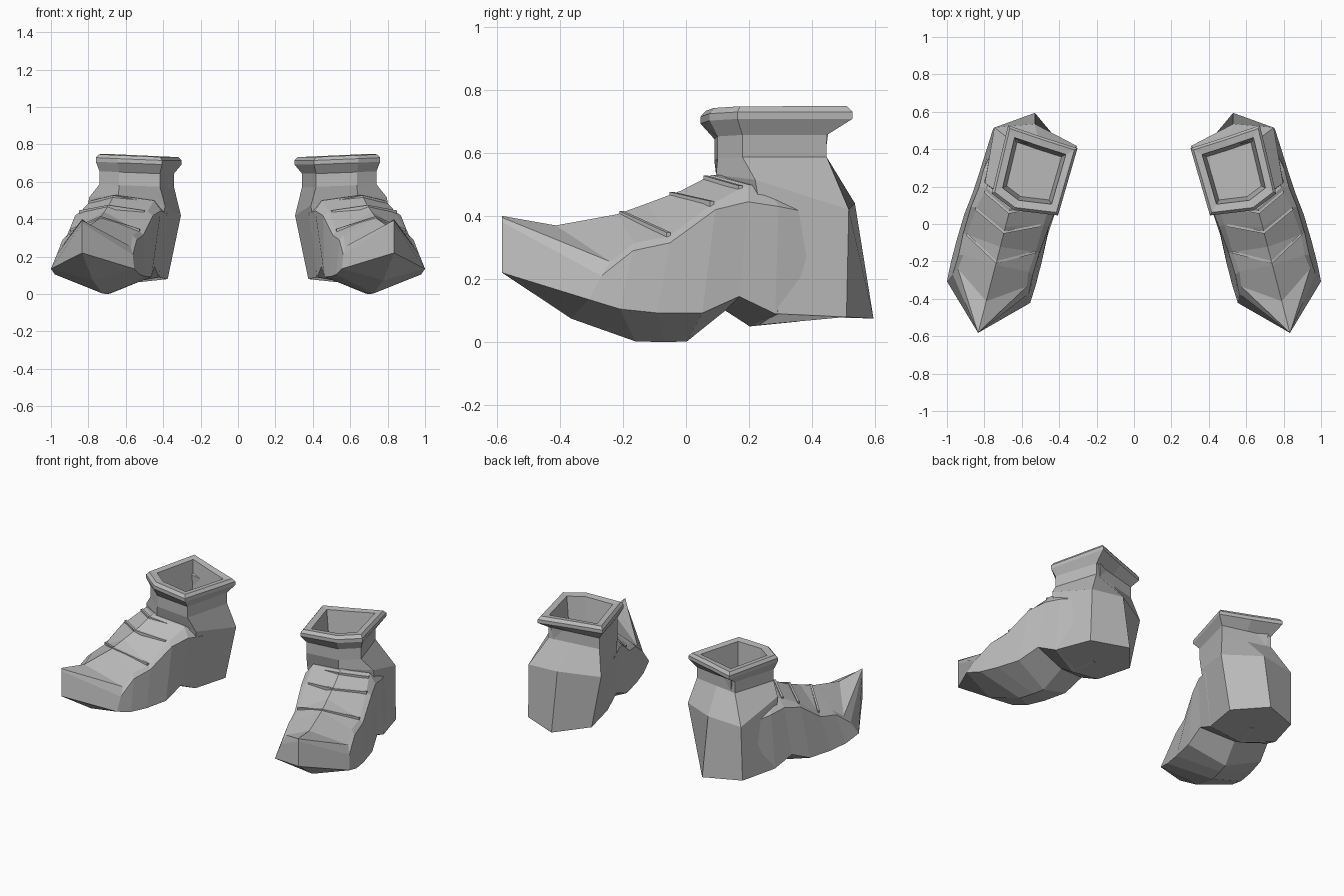
import bpy
import bmesh
from mathutils import Vector

cube = bpy.data.objects.get("Cube")
if cube:
    bpy.data.objects.remove(cube, do_unlink=True)

grey = bpy.data.materials.new("worn_grey")
grey.use_nodes = True
colour = (0.5, 0.5, 0.5, 1.0)
grey.diffuse_color = colour
grey.node_tree.nodes["Principled BSDF"].inputs["Base Color"].default_value = colour

# Each boot has its own frame: forward from the heel, and outward from its centre line
HEEL = Vector((0.53, 0.594, 0.0))
FORWARD = Vector((0.25, -0.968, 0.0))
OUTWARD = Vector((0.968, 0.25, 0.0))


def place(point, mirror):
    out, ahead, height = point
    spot = HEEL + FORWARD * ahead + OUTWARD * out
    return Vector((spot.x * mirror, spot.y, height))


def loft(name, rings, mirror):
    """Skin a closed solid over rings that have equal point counts."""
    bm = bmesh.new()
    loops = [[bm.verts.new(place(p, mirror)) for p in ring] for ring in rings]
    count = len(loops[0])
    for near, far in zip(loops, loops[1:]):
        for i in range(count):
            j = (i + 1) % count
            bm.faces.new((near[i], near[j], far[j], far[i]))
    bm.faces.new(loops[0])
    bm.faces.new(loops[-1])
    bmesh.ops.remove_doubles(bm, verts=bm.verts, dist=0.0005)
    bmesh.ops.recalc_face_normals(bm, faces=bm.faces)
    mesh = bpy.data.meshes.new(name)
    bm.to_mesh(mesh)
    bm.free()
    mesh.materials.append(grey)
    obj = bpy.data.objects.new(name, mesh)
    bpy.context.collection.objects.link(obj)


def foot_section(ridge, edge, bevel, welt, sole, swell=0):
    """Section: ridge, outer side down, sole, inner side up; swell widens the inner top."""
    side = [edge, bevel, welt]
    inner = [(-out - extra, ahead, height)
             for (out, ahead, height), extra in zip(side, (swell, swell, 0))]
    return [(0, *ridge)] + side + [(0, *sole)] + inner[::-1]


# Foot, from the pointed toe back over the arch and into the heel
foot = [
    foot_section((1.215, 0.40), (0, 1.215, 0.395), (0, 1.215, 0.38), (0, 1.215, 0.22), (1.215, 0.22)),
    foot_section((1.04, 0.37), (0.19, 0.91, 0.255), (0.21, 0.945, 0.21), (0.23, 0.99, 0.135), (0.99, 0.075)),
    foot_section((0.84, 0.405), (0.18, 0.83, 0.315), (0.205, 0.84, 0.29), (0.235, 0.89, 0.105), (0.78, 0.003)),
    foot_section((0.74, 0.44), (0.19, 0.72, 0.335), (0.21, 0.72, 0.315), (0.235, 0.77, 0.093), (0.68, 0.0)),
    foot_section((0.63, 0.48), (0.175, 0.57, 0.44), (0.205, 0.57, 0.42), (0.23, 0.62, 0.092), (0.61, 0.003), 0.02),
    foot_section((0.53, 0.53), (0.15, 0.45, 0.50), (0.19, 0.46, 0.445), (0.215, 0.495, 0.145), (0.485, 0.10), 0.05),
    foot_section((0.42, 0.53), (0.14, 0.38, 0.49), (0.19, 0.36, 0.43), (0.207, 0.375, 0.09), (0.405, 0.05), 0.06),
    foot_section((0.25, 0.50), (0.12, 0.25, 0.45), (0.17, 0.25, 0.41), (0.19, 0.25, 0.09), (0.25, 0.065), 0.06),
]

# Leg: heel block, ankle bulge, neck, flared cuff and the hollow opening
heel_block = [(0, 0, 0.075), (0.195, 0.139, 0.08), (0.207, 0.365, 0.09),
              (0, 0.39, 0.053), (-0.207, 0.365, 0.09), (-0.195, 0.139, 0.08)]
ankle = [(-0.015, 0.057, 0.44), (0.19, 0.13, 0.42), (0.165, 0.43, 0.515),
         (-0.02, 0.51, 0.53), (-0.25, 0.41, 0.475), (-0.262, 0.115, 0.42)]
neck = [(-0.07, 0.168), (0.085, 0.175), (0.1, 0.455),
        (-0.02, 0.505), (-0.235, 0.46), (-0.235, 0.16)]
cuff = [(-0.07, 0.115), (0.122, 0.10), (0.115, 0.475),
        (-0.02, 0.532), (-0.257, 0.5), (-0.268, 0.126)]
middle_out, middle_ahead = -0.07, 0.31


def level_ring(outline, scale, height):
    """Outline scaled about the leg's middle, tilted slightly up on the outer side."""
    return [(middle_out + (out - middle_out) * scale,
             middle_ahead + (ahead - middle_ahead) * scale,
             height + (out - middle_out) * 0.04)
            for out, ahead in outline]


leg = [heel_block, ankle] + [level_ring(*ring) for ring in (
    (neck, 1, 0.58), (neck, 1, 0.65), (cuff, 1, 0.70), (cuff, 1, 0.722),
    (cuff, 0.93, 0.74), (cuff, 0.74, 0.735), (cuff, 0.64, 0.56))]


def strap(ridge, edge):
    """Thin V-shaped band lying over the instep."""
    out, ahead, height = edge
    path = [(out, ahead, height), (0, *ridge), (-out, ahead, height)]
    wide, thick = 0.007, 0.008
    return [[(s, t + wide, z - thick * 2), (s, t + wide, z + thick),
             (s, t - wide, z + thick), (s, t - wide, z - thick * 2)]
            for s, t, z in path]


straps = {
    "lower_strap": strap((0.825, 0.408), (0.19, 0.72, 0.34)),
    "middle_strap": strap((0.66, 0.468), (0.18, 0.575, 0.439)),
    "upper_strap": strap((0.55, 0.52), (0.155, 0.475, 0.488)),
}

for side, mirror in (("left", 1), ("right", -1)):
    loft(side + "_foot", foot, mirror)
    loft(side + "_leg", leg, mirror)
    for name, band in straps.items():
        loft(side + "_" + name, band, mirror)
